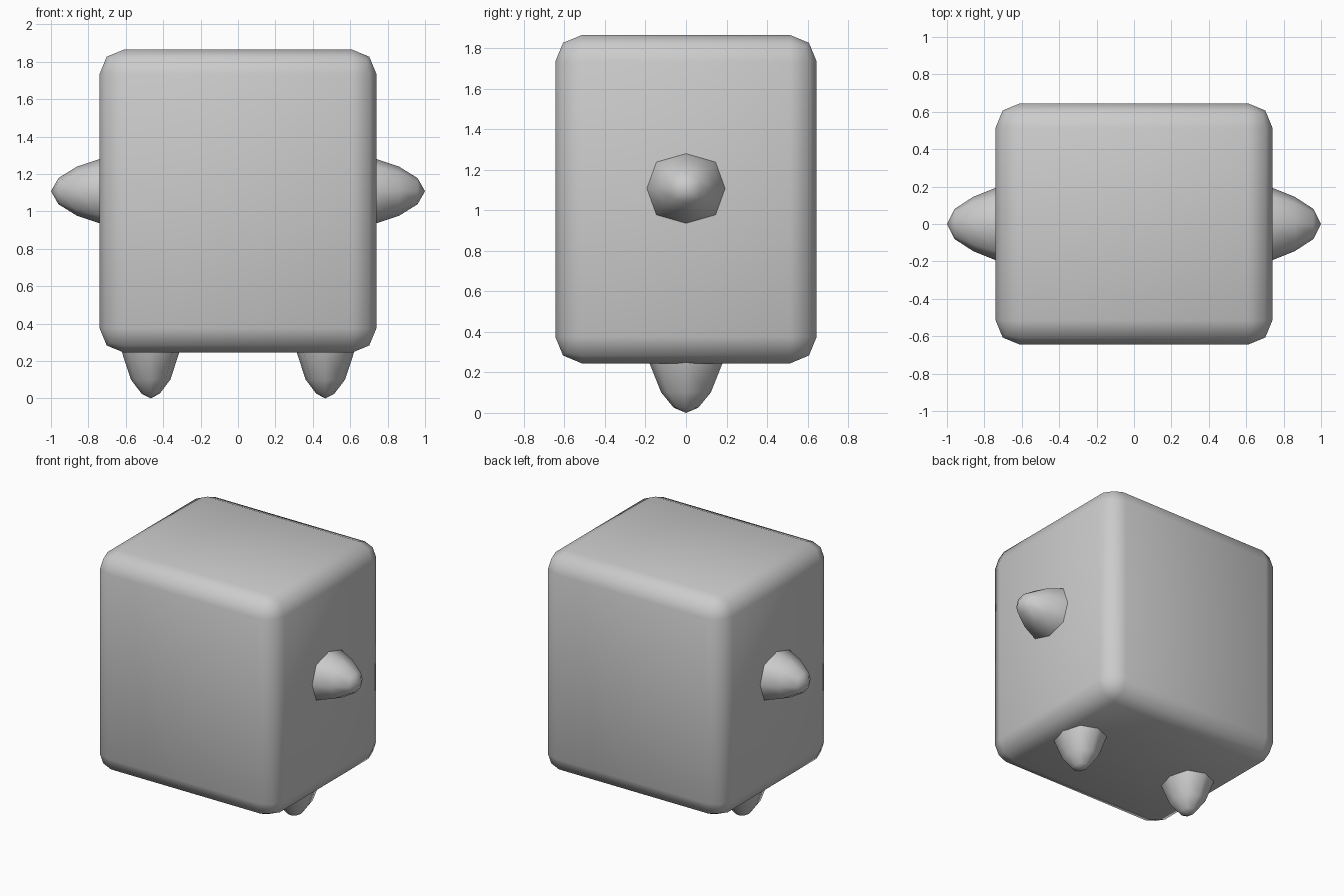
import bpy, bmesh, math
from mathutils import Matrix, Vector

cube = bpy.data.objects.get("Cube")
if cube:
    bpy.data.objects.remove(cube, do_unlink=True)

GREY = (0.6, 0.6, 0.6, 1.0)
grey = bpy.data.materials.new("plain grey")
grey.use_nodes = True
grey.diffuse_color = GREY
grey.node_tree.nodes["Principled BSDF"].inputs["Base Color"].default_value = GREY


def add_part(name, bm):
    """Turn a bmesh into a smooth grey object."""
    bmesh.ops.recalc_face_normals(bm, faces=bm.faces)
    for f in bm.faces:
        f.smooth = True
    mesh = bpy.data.meshes.new(name)
    bm.to_mesh(mesh)
    bm.free()
    mesh.materials.append(grey)
    obj = bpy.data.objects.new(name, mesh)
    bpy.context.collection.objects.link(obj)
    return obj


def stub(name, rings, tip, matrix):
    """Eight-sided blunt cone along +z; rings are (height, x radius, y radius)."""
    bm = bmesh.new()
    loops = []
    for h, rx, ry in rings:
        loop = []
        for i in range(8):
            a = i * math.pi / 4
            k = 1.07 if i % 2 else 1.0    # slightly squared octagon
            loop.append(bm.verts.new((rx * k * math.cos(a), ry * k * math.sin(a), h)))
        loops.append(loop)
    for lower, upper in zip(loops, loops[1:]):
        for i in range(8):
            j = (i + 1) % 8
            bm.faces.new((lower[i], lower[j], upper[j], upper[i]))
    end = bm.verts.new((0, 0, tip))
    for i in range(8):
        bm.faces.new((loops[-1][i], loops[-1][(i + 1) % 8], end))
    bm.faces.new(loops[0][::-1])
    bmesh.ops.transform(bm, matrix=matrix, verts=bm.verts)
    return add_part(name, bm)


# Rounded block body
bm = bmesh.new()
bmesh.ops.create_cube(bm, size=1)
bmesh.ops.scale(bm, vec=Vector((1.48, 1.29, 1.62)), verts=bm.verts)
bmesh.ops.translate(bm, vec=Vector((0, 0, 1.055)), verts=bm.verts)
bmesh.ops.bevel(bm, geom=bm.edges[:], offset=0.13, segments=2, profile=0.5,
                affect='EDGES', clamp_overlap=True)
add_part("body", bm)

# Arms point outward, legs point down
arm_rings = [(0.66, 0.185, 0.205), (0.74, 0.172, 0.193), (0.86, 0.132, 0.145), (0.96, 0.07, 0.08)]
leg_rings = [(-0.32, 0.165, 0.20), (-0.245, 0.153, 0.18), (-0.10, 0.105, 0.122), (-0.025, 0.048, 0.06)]
for side, s in (("left", 1), ("right", -1)):
    turn = Matrix.Rotation(s * math.pi / 2, 4, 'Y')
    stub(side + "_arm", arm_rings, 1.0, Matrix.Translation((0, 0, 1.108)) @ turn)
    stub(side + "_leg", leg_rings, 0.0, Matrix.Translation((s * 0.467, 0, 0)) @ Matrix.Scale(-1, 4, (0, 0, 1))
         @ Matrix.Scale(1, 4))
